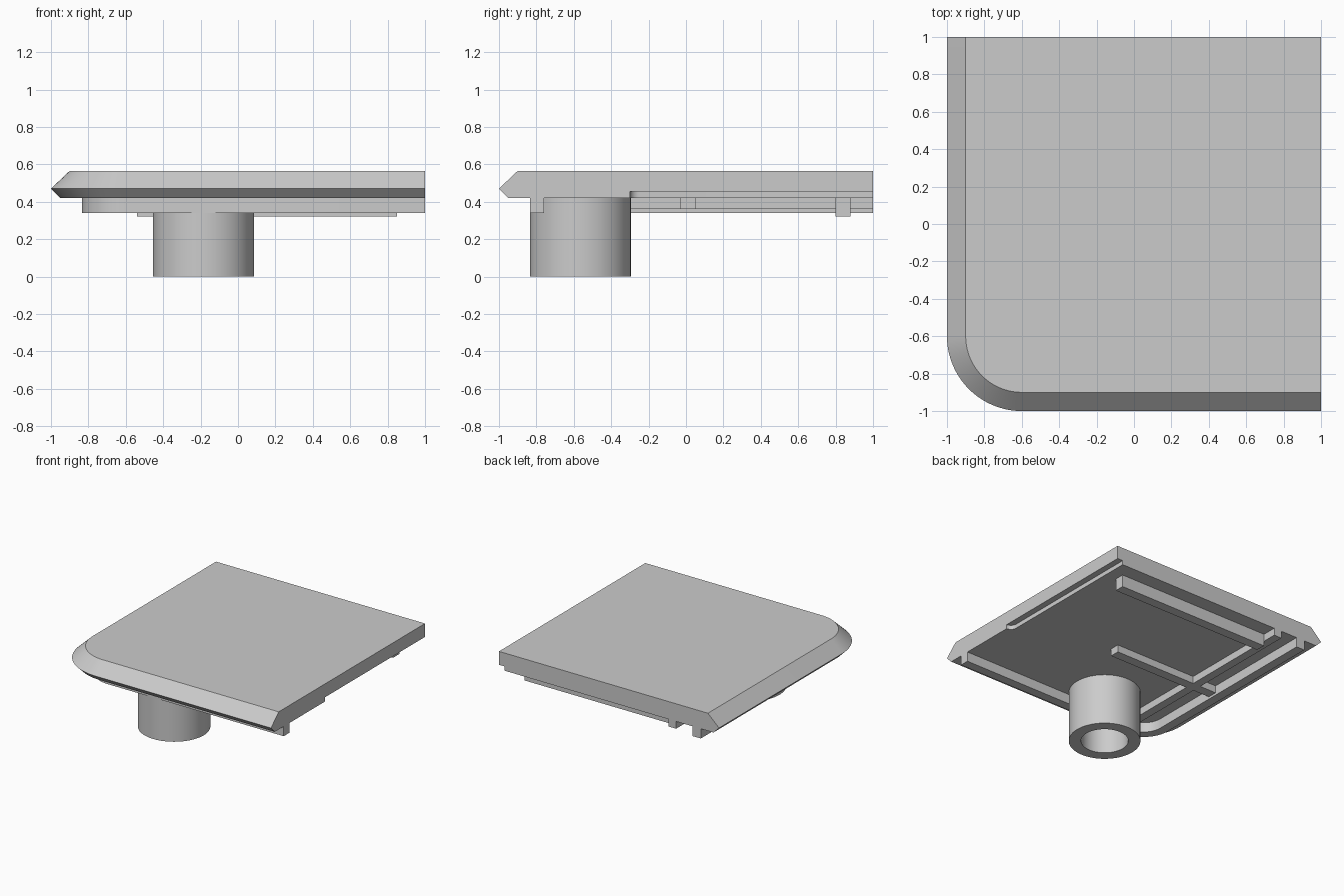
import bpy
import bmesh
from math import cos, sin, pi, radians

cube = bpy.data.objects.get("Cube")
if cube:
    bpy.data.objects.remove(cube, do_unlink=True)

grey = bpy.data.materials.new("light grey plastic")
grey.use_nodes = True
color = (0.6, 0.6, 0.6, 1)
grey.diffuse_color = color
grey.node_tree.nodes["Principled BSDF"].inputs["Base Color"].default_value = color


def loft(name, rings, closed=False):
    """Skin a stack of equal rings; cap the ends, or join last ring to first."""
    bm = bmesh.new()
    loops = [[bm.verts.new(p) for p in ring] for ring in rings]
    pairs = list(zip(loops, loops[1:]))
    if closed:
        pairs.append((loops[-1], loops[0]))
    else:
        bm.faces.new(loops[0])
        bm.faces.new(loops[-1])
    for a, b in pairs:
        for i in range(len(a)):
            j = (i + 1) % len(a)
            bm.faces.new((a[i], a[j], b[j], b[i]))
    bmesh.ops.recalc_face_normals(bm, faces=bm.faces)
    mesh = bpy.data.meshes.new(name)
    bm.to_mesh(mesh)
    bm.free()
    obj = bpy.data.objects.new(name, mesh)
    bpy.context.collection.objects.link(obj)
    mesh.materials.append(grey)
    return obj


def smooth(obj):
    bpy.ops.object.select_all(action="DESELECT")
    obj.select_set(True)
    bpy.context.view_layer.objects.active = obj
    bpy.ops.object.shade_smooth_by_angle(angle=radians(30))


def at(points, z):
    return [(x, y, z) for x, y in points]


def prism(name, points, z0, z1):
    return loft(name, [at(points, z0), at(points, z1)])


def bar(name, x0, x1, y0, y1, z0, z1):
    return prism(name, [(x0, y0), (x1, y0), (x1, y1), (x0, y1)], z0, z1)


def arc(cx, cy, r, start, end, n):
    steps = [start + (end - start) * i / n for i in range(n + 1)]
    return [(cx + r * cos(a), cy + r * sin(a)) for a in steps]


def edge_path(inset):
    """Left edge, rounded corner and front edge, moved inwards by inset."""
    corner = arc(-0.6, -0.6, 0.4 - inset, pi, 1.5 * pi, 20)
    return [(inset - 1, 1)] + corner + [(1, inset - 1)]


UNDERSIDE = 0.42

# Plate with a bevelled rounded edge
plate = loft("plate", [at(edge_path(d) + [(1, 1)], z)
                       for d, z in ((0.05, UNDERSIDE), (0, 0.47), (0.1, 0.565))])

# Shallow groove along the cut side, with a rounded end
groove = arc(1, -0.25, 0.05, pi, 1.5 * pi, 8) + [(1.1, -0.30), (1.1, 1.1), (0.95, 1.1)]
cutter = prism("groove_cutter", groove, 0.3, 0.455)
cutter.hide_render = True
cutter.hide_viewport = True
cut = plate.modifiers.new("groove", "BOOLEAN")
cut.object = cutter
cut.solver = "EXACT"
bpy.context.view_layer.objects.active = plate
bpy.ops.object.modifier_apply(modifier="groove")
bpy.data.objects.remove(cutter, do_unlink=True)
smooth(plate)

# Lip that follows the left and front edges
lip = prism("edge_lip", edge_path(0.165) + edge_path(0.24)[::-1], 0.34, UNDERSIDE)
smooth(lip)

# Hollow leg
rings = [at(arc(-0.185, -0.565, r, 0, 2 * pi, 64)[:-1], z)
         for r, z in ((0.27, 0), (0.27, UNDERSIDE), (0.178, UNDERSIDE), (0.178, 0))]
smooth(loft("leg_tube", rings, closed=True))

# Ribs under the plate
bar("back_rib", -0.54, 0.85, 0.80, 0.88, 0.32, UNDERSIDE)
bar("cross_rib", -0.76, 0.20, -0.03, 0.05, 0.36, UNDERSIDE)
bar("side_rib", -0.61, -0.54, -0.72, 1, 0.36, UNDERSIDE)
